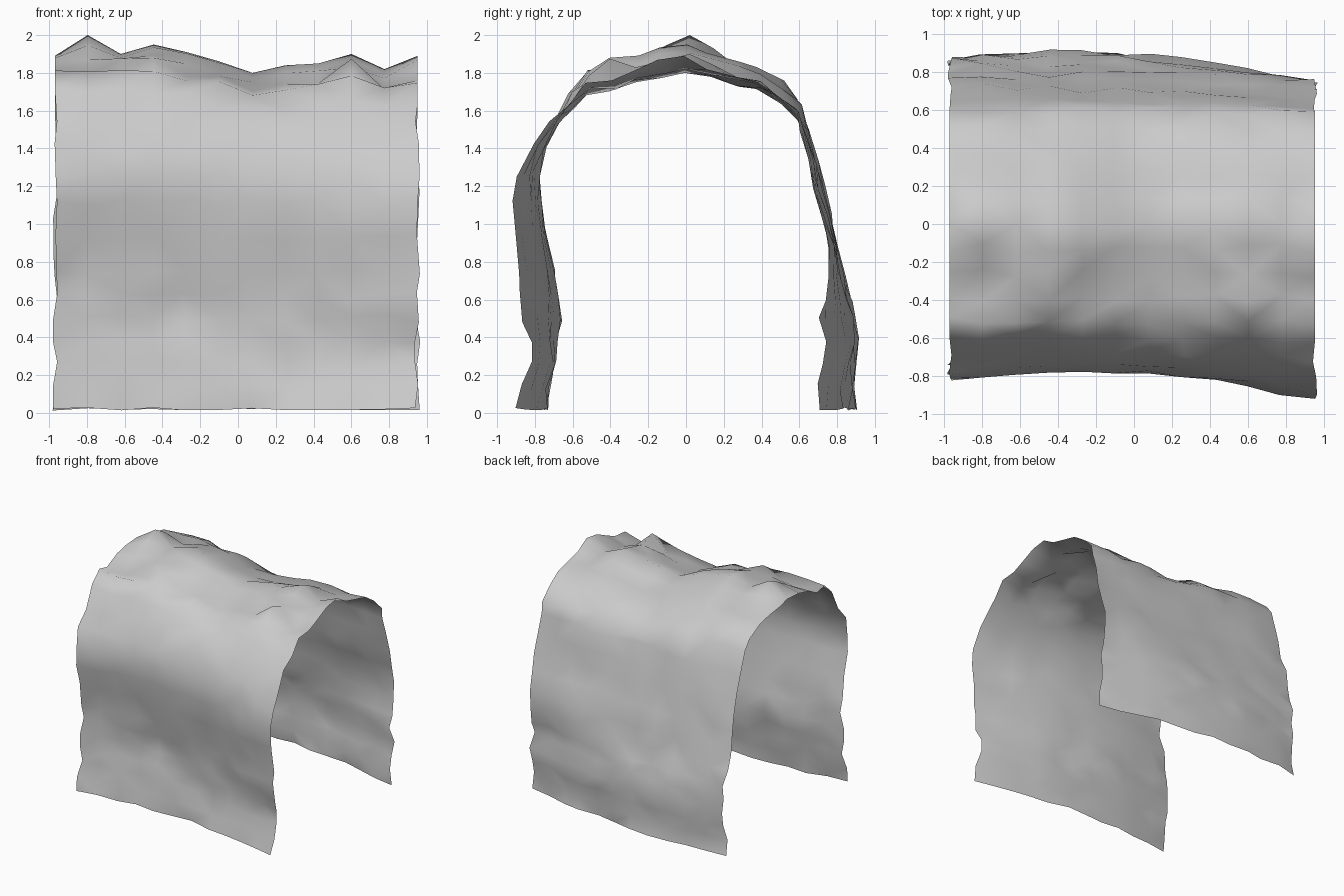
import bpy, bmesh, random

random.seed(4)
COLS = 12
X0, X1 = -0.97, 0.95

# Wall rows: height, then y at the left end, middle and right end
FRONT = [(0.02, -0.78, -0.74, -0.91), (0.14, -0.77, -0.73, -0.87), (0.26, -0.75, -0.70, -0.82),
         (0.38, -0.74, -0.69, -0.82), (0.50, -0.73, -0.68, -0.88), (0.62, -0.73, -0.70, -0.88),
         (0.75, -0.74, -0.71, -0.87), (0.93, -0.77, -0.75, -0.91), (1.11, -0.81, -0.78, -0.93),
         (1.26, -0.81, -0.78, -0.90), (1.41, -0.77, -0.75, -0.81), (1.55, -0.69, -0.68, -0.71)]
BACK = [(1.48, 0.65, 0.64, 0.61), (1.33, 0.69, 0.68, 0.65), (1.18, 0.73, 0.71, 0.68),
        (1.03, 0.76, 0.75, 0.71), (0.87, 0.79, 0.79, 0.76), (0.72, 0.83, 0.82, 0.76),
        (0.60, 0.86, 0.85, 0.73), (0.50, 0.87, 0.87, 0.70), (0.38, 0.87, 0.89, 0.73),
        (0.26, 0.86, 0.89, 0.72), (0.14, 0.84, 0.88, 0.70), (0.02, 0.86, 0.88, 0.70)]

# Roof rows: y and drop below the crest line
ROOF = [(-0.61, 0.22), (-0.51, 0.13), (-0.39, 0.07), (-0.26, 0.03), (-0.13, 0.02), (0.0, 0.0),
        (0.13, 0.05), (0.26, 0.08), (0.38, 0.11), (0.50, 0.18), (0.59, 0.26)]
CREST = [1.89, 2.0, 1.90, 1.95, 1.91, 1.86, 1.80, 1.84, 1.85, 1.90, 1.82, 1.89]
SHOULDER = [1.79, 1.79, 1.79, 1.88, 1.79, 1.76, 1.71, 1.74, 1.74, 1.88, 1.69, 1.77]


def across(t, a, b, c):
    """Blend left, middle and right values along the tunnel."""
    return a * (2*t - 1) * (t - 1) + 4 * b * t * (1 - t) + c * t * (2*t - 1)


def jit(s):
    return random.uniform(-s, s)


def wall_point(row, x, t):
    z = row[0]
    base = z < 0.1
    return (x + jit(0.015), across(t, *row[1:]) + jit(0.014), z - jit(0.008) if base else z + jit(0.02))


def roof_point(row, i, x):
    y, drop = row
    w = max(0.0, 1 - abs(y + 0.40) / 0.22)      # influence of the front shoulder ridge
    near = CREST[max(i-1, 0):i+2]
    smooth = sum(near) / len(near) - 0.01
    k = max(0.0, 1 - abs(y) / 0.35)             # jagged only near the crest
    line = smooth + (CREST[i] - smooth) * k
    z = (line - drop) * (1 - w) + SHOULDER[i] * w
    rough = 0.0 if y == 0 else 0.022
    return (x, y + jit(0.025), z + jit(rough))


# Rocky tunnel shell: one open sheet running front wall, roof, back wall
bm = bmesh.new()
columns = []
for i in range(COLS):
    t = i / (COLS - 1)
    x = X0 + (X1 - X0) * t
    pts = [wall_point(r, x, t) for r in FRONT]
    pts += [roof_point(r, i, x) for r in ROOF]
    pts += [wall_point(r, x, t) for r in BACK]
    columns.append([bm.verts.new(p) for p in pts])
for a, b in zip(columns, columns[1:]):
    for j in range(len(a) - 1):
        bm.faces.new((a[j], b[j], b[j+1], a[j+1]))
bmesh.ops.triangulate(bm, faces=bm.faces[:])
for f in bm.faces:
    f.smooth = True
mesh = bpy.data.meshes.new("cave_tunnel_shell")
bm.to_mesh(mesh)
bm.free()
bpy.context.collection.objects.link(bpy.data.objects.new("cave_tunnel_shell", mesh))
